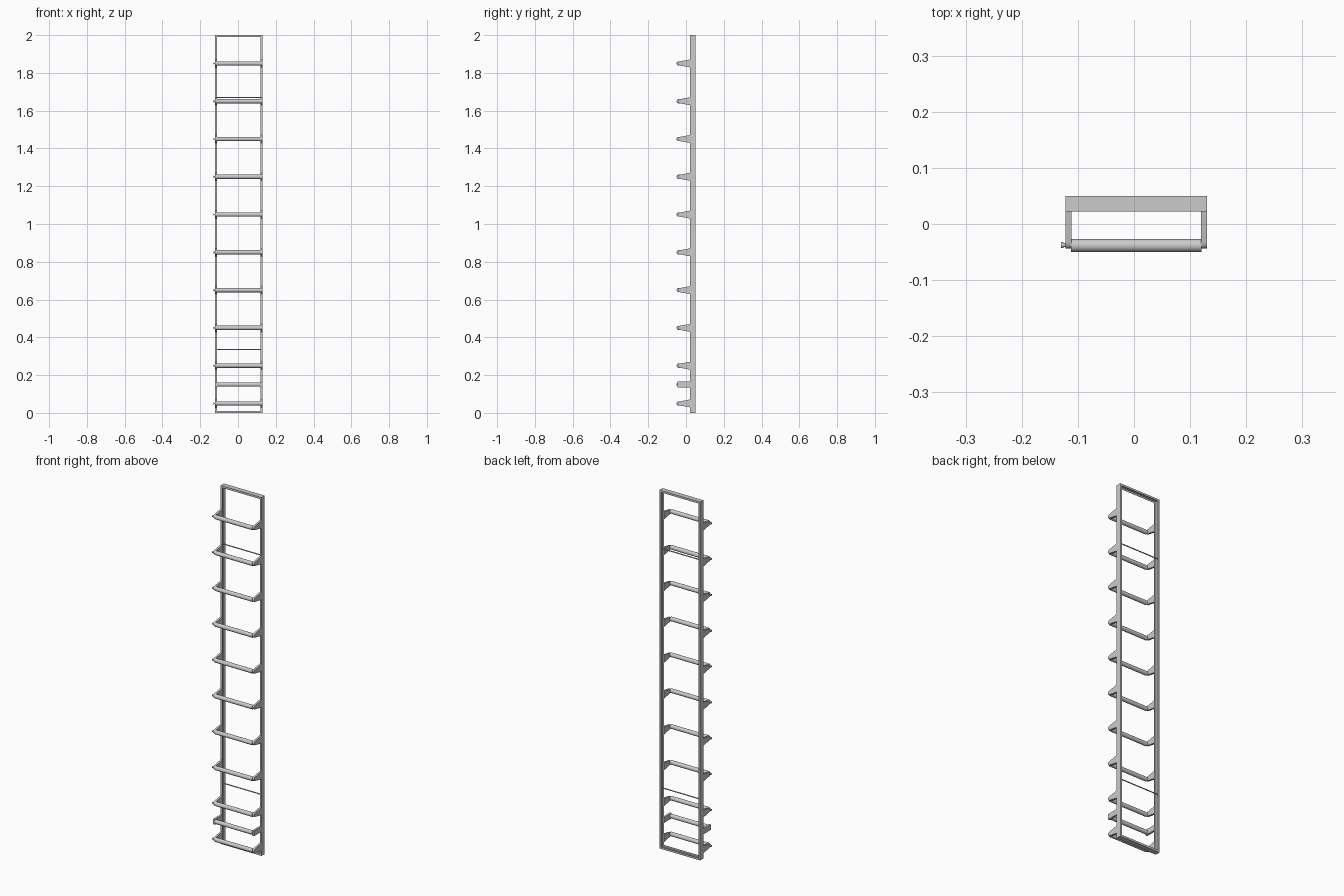
import bpy, bmesh, math

if "Cube" in bpy.data.objects:
    bpy.data.objects.remove(bpy.data.objects["Cube"])

CX = 0.004                       # rail frame centre
XL, XR = -0.122, 0.13            # outer faces of the frame
YF, YB = 0.022, 0.05             # frame front and back
ARM_T = 0.011
ROLL_Y, ROLL_R = -0.0385, 0.0115


def finish(name, bm, smooth=False):
    bmesh.ops.recalc_face_normals(bm, faces=bm.faces)
    me = bpy.data.meshes.new(name)
    bm.to_mesh(me)
    bm.free()
    ob = bpy.data.objects.new(name, me)
    bpy.context.collection.objects.link(ob)
    if smooth:
        bpy.ops.object.select_all(action='DESELECT')
        ob.select_set(True)
        bpy.context.view_layer.objects.active = ob
        bpy.ops.object.shade_smooth_by_angle(angle=math.radians(35))
    return ob


def extrude_x(name, pts, x0, x1):
    """Solid from a (y, z) outline spanning x0..x1."""
    bm = bmesh.new()
    face = bm.faces.new([bm.verts.new((x0, y, z)) for y, z in pts])
    new = bmesh.ops.extrude_face_region(bm, geom=[face])['geom']
    for v in new:
        if isinstance(v, bmesh.types.BMVert):
            v.co.x = x1
    return finish(name, bm, True)


def rod_x(name, x0, x1, y, z, r, seg=24):
    pts = [(y + r * math.cos(2 * math.pi * i / seg),
            z + r * math.sin(2 * math.pi * i / seg)) for i in range(seg)]
    return extrude_x(name, pts, x0, x1)


# Outer frame: inward-opening channel section carried round a rectangle
def channel_frame():
    d, t = 0.011, 0.002
    section = [(0, YF), (d, YF), (d, YF + t), (t, YF + t),
               (t, YB - t), (d, YB - t), (d, YB), (0, YB)]
    bm = bmesh.new()
    rings = []
    for sx, sz in ((0, 0), (1, 0), (1, 1), (0, 1)):
        rings.append([bm.verts.new((XR - i if sx else XL + i, y,
                                    2 - i if sz else i)) for i, y in section])
    n = len(section)
    for a in range(4):
        r0, r1 = rings[a], rings[(a + 1) % 4]
        for k in range(n):
            bm.faces.new((r0[k], r0[(k + 1) % n], r1[(k + 1) % n], r1[k]))
    finish("channel_frame", bm)


def arm_outline(z, base, tip):
    """Side outline of a bracket arm with a rounded tip."""
    yc, r = -0.044 + tip, tip
    pts = [(YF, z - base), (YF, z + base)]
    for i in range(9):
        a = math.pi / 2 + math.pi * i / 8
        pts.append((yc + r * math.cos(a), z + r * math.sin(a)))
    return pts


channel_frame()

# Thin cross rods inside the frame
for label, z in (("lower", 0.335), ("upper", 1.67)):
    rod_x(label + "_cross_rod", XL + 0.002, XR - 0.002, 0.036, z, 0.003, 12)

# Holders: two arms and a bar each, with a side knob on the regular ones
heights = [0.05 + 0.2 * i for i in range(10)]
for i, z in enumerate(heights + [0.15]):
    extra = i == len(heights)
    base, tip = (0.016, 0.012) if extra else (0.021, 0.011)
    outline = arm_outline(z, base, tip)
    if extra:
        outline = [(YF, z - 0.015), (YF, z + 0.015), (-0.044, z + 0.015), (-0.044, z - 0.015)]
    extrude_x(f"left_arm_{i}", outline, XL, XL + ARM_T)
    extrude_x(f"right_arm_{i}", outline, XR - ARM_T, XR)
    rod_x(f"holder_bar_{i}", XL + ARM_T - 0.001, XR - ARM_T + 0.001, ROLL_Y, z, ROLL_R)
    if not extra:
        rod_x(f"knob_stem_{i}", -0.127, XL + 0.001, -0.0375, z, 0.0035, 16)
        rod_x(f"knob_{i}", -0.130, -0.126, -0.0375, z, 0.0055, 16)
